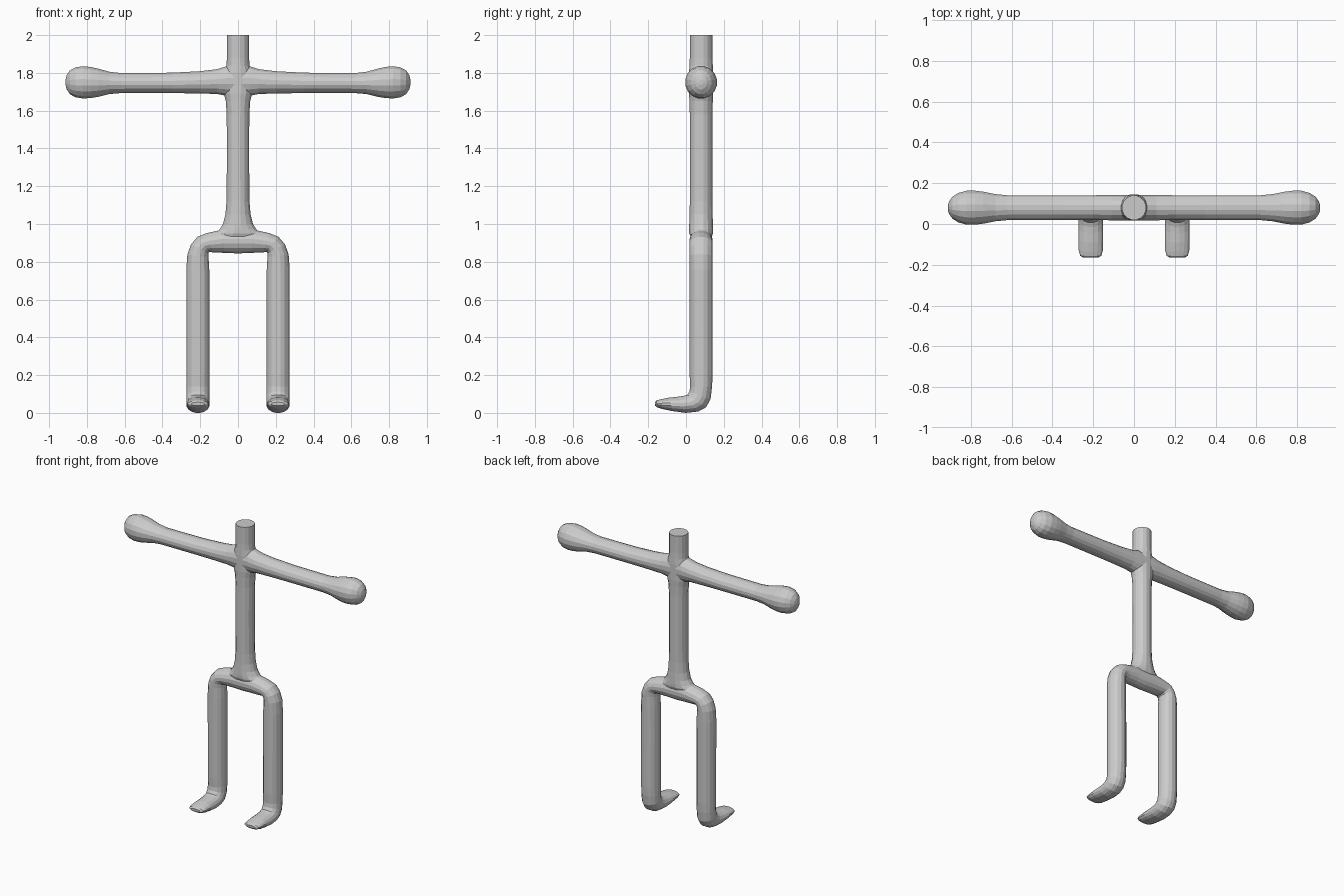
import bpy, bmesh, math
from mathutils import Vector

SIDES = 16
YC, R = 0.08, 0.061
grey = bpy.data.materials.new("light_grey")
grey.diffuse_color = (0.6, 0.6, 0.6, 1)


def loft(name, rings, cap_start=True, mirror=False):
    """Skin a row of elliptical rings, each (centre, half axis, half axis)."""
    bm = bmesh.new()
    rows = []
    for c, a, b in rings:
        row = []
        for i in range(SIDES):
            t = math.tau * (i + 0.5) / SIDES
            row.append(bm.verts.new(Vector(c) + Vector(a) * math.cos(t) + Vector(b) * math.sin(t)))
        rows.append(row)
    for r, s in zip(rows, rows[1:]):
        for i in range(SIDES):
            j = (i + 1) % SIDES
            bm.faces.new((r[i], r[j], s[j], s[i]))
    bm.faces.new(rows[-1])
    if cap_start:
        bm.faces.new(rows[0])
    if mirror:
        geom = bm.verts[:] + bm.edges[:] + bm.faces[:]
        bmesh.ops.mirror(bm, geom=geom, axis='X', merge_dist=0.0005)
        bmesh.ops.remove_doubles(bm, verts=bm.verts[:], dist=0.0005)
    bmesh.ops.recalc_face_normals(bm, faces=bm.faces[:])
    me = bpy.data.meshes.new(name)
    bm.to_mesh(me)
    bm.free()
    me.materials.append(grey)
    ob = bpy.data.objects.new(name, me)
    bpy.context.collection.objects.link(ob)
    return ob


# Torso and neck: (z, half width, half depth), flaring into the hips
torso = loft("body", [((0, YC, z), (rx, 0, 0), (0, ry, 0)) for z, rx, ry in [
    (0.90, 0.16, 0.050), (0.93, 0.155, 0.056), (0.95, 0.125, 0.064), (0.97, 0.10, 0.065),
    (1.0, 0.081, 0.064), (1.05, 0.068, 0.062), (1.12, 0.062, R), (1.35, 0.060, R),
    (1.58, 0.061, R), (1.65, 0.066, 0.063), (1.69, 0.076, 0.065), (1.80, 0.076, 0.065),
    (1.84, 0.062, 0.063), (1.88, 0.060, R), (2.0, 0.060, R)]])

# Arms: (x, centre z, half height, half depth), ending in round hands
arms = loft("arms", [((x, YC, z), (0, 0, rz), (0, ry, 0)) for x, z, rz, ry in [
    (0, 1.757, 0.087, 0.064), (0.06, 1.757, 0.080, 0.064), (0.11, 1.754, 0.067, 0.063),
    (0.20, 1.750, 0.060, 0.062), (0.35, 1.747, 0.055, 0.062), (0.62, 1.746, 0.054, 0.062),
    (0.68, 1.747, 0.060, 0.068), (0.74, 1.748, 0.076, 0.080), (0.78, 1.749, 0.084, 0.085),
    (0.82, 1.75, 0.087, 0.085), (0.86, 1.75, 0.081, 0.074), (0.89, 1.75, 0.064, 0.055),
    (0.907, 1.75, 0.038, 0.031), (0.913, 1.75, 0.014, 0.012)]], False, True)

# Hips and legs: inner (x, z) and outer (x, z) edge of each ring
leg = []
for x0, z0, x1, z1 in [
        (0, 0.843, 0, 0.975), (0.07, 0.846, 0.08, 0.972), (0.135, 0.849, 0.165, 0.953),
        (0.150, 0.852, 0.215, 0.933), (0.156, 0.847, 0.250, 0.892), (0.155, 0.825, 0.269, 0.84),
        (0.151, 0.76, 0.275, 0.76), (0.150, 0.45, 0.274, 0.45), (0.150, 0.20, 0.274, 0.20)]:
    leg.append((((x0 + x1) / 2, YC, (z0 + z1) / 2),
                ((x1 - x0) / 2, 0, (z1 - z0) / 2), (0, R + 0.001, 0)))
# Ankles and feet: front (y, z) and back (y, z) edge of each ring, half width
for y0, z0, y1, z1, w in [
        (0.021, 0.14, 0.139, 0.14, 0.062), (0.017, 0.115, 0.131, 0.075, 0.062),
        (0.006, 0.099, 0.107, 0.033, 0.062), (-0.015, 0.093, 0.066, 0.011, 0.062),
        (-0.045, 0.089, 0.0, 0.004, 0.062), (-0.09, 0.084, -0.07, 0.013, 0.062),
        (-0.135, 0.075, -0.125, 0.024, 0.060), (-0.157, 0.069, -0.153, 0.033, 0.053),
        (-0.165, 0.060, -0.164, 0.042, 0.038)]:
    leg.append(((0.212, (y0 + y1) / 2, (z0 + z1) / 2),
                (w, 0, 0), (0, (y1 - y0) / 2, (z1 - z0) / 2)))
legs = loft("legs", leg, False, True)

# Rest the feet on the ground
low = min(v.co.z for v in legs.data.vertices)
for v in legs.data.vertices:
    if v.co.z < 0.2:
        v.co.z -= low * (1 - v.co.z / 0.2)

# Fuse arms and legs into the torso
bpy.context.view_layer.objects.active = torso
for part in (arms, legs):
    mod = torso.modifiers.new("fuse", 'BOOLEAN')
    mod.operation, mod.solver, mod.object = 'UNION', 'EXACT', part
    bpy.ops.object.modifier_apply(modifier=mod.name)
    bpy.data.objects.remove(part)
